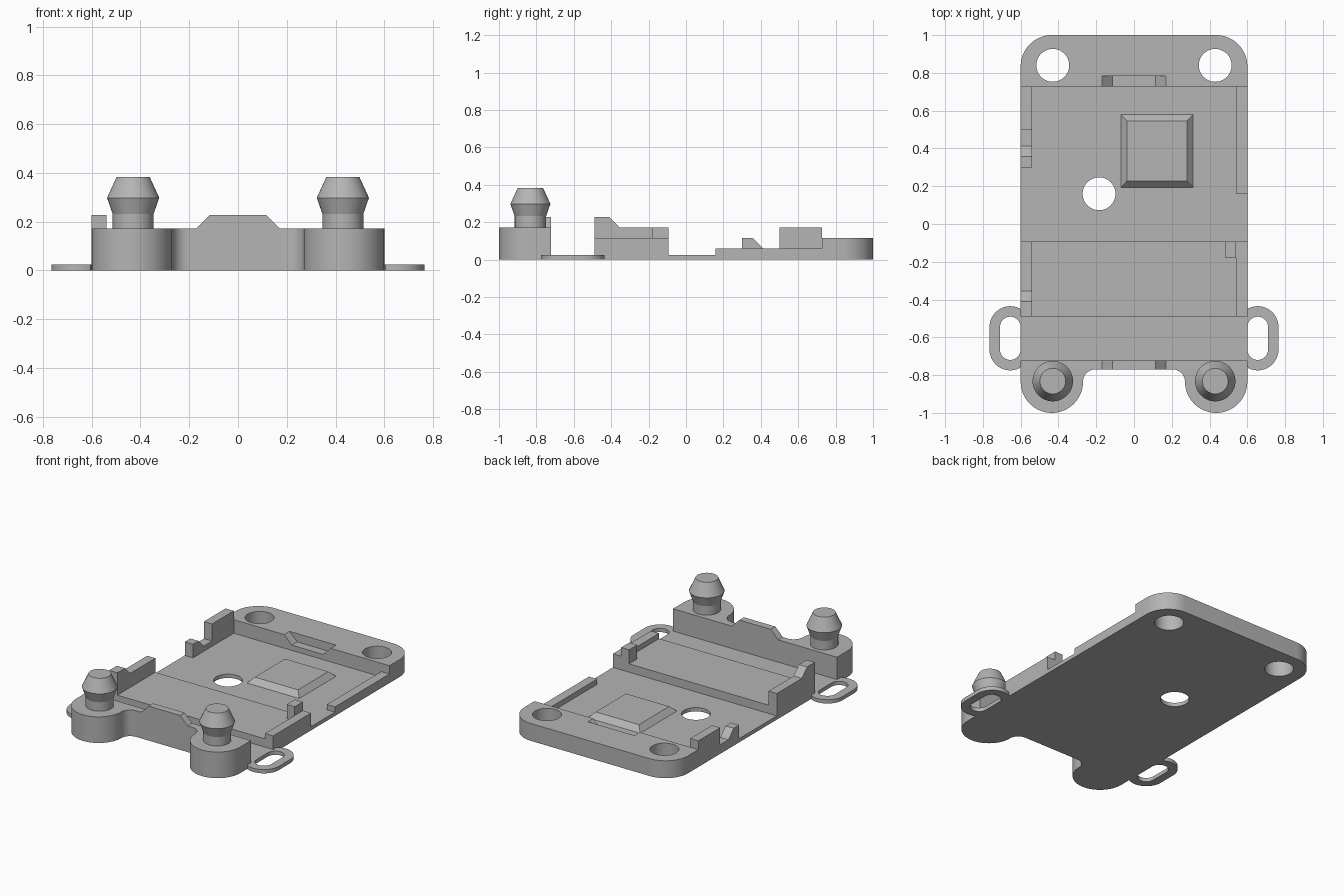
import bpy, bmesh, math
from mathutils import Vector

old = bpy.data.objects.get("Cube")
if old:
    bpy.data.objects.remove(old, do_unlink=True)

grey = bpy.data.materials.new("plain grey")
grey.use_nodes = True
grey.diffuse_color = (0.46, 0.46, 0.46, 1)
grey.node_tree.nodes["Principled BSDF"].inputs["Base Color"].default_value = grey.diffuse_color


def finish(name, bm):
    bmesh.ops.remove_doubles(bm, verts=bm.verts, dist=0.0005)
    bmesh.ops.recalc_face_normals(bm, faces=bm.faces)
    mesh = bpy.data.meshes.new(name)
    bm.to_mesh(mesh)
    bm.free()
    mesh.materials.append(grey)
    obj = bpy.data.objects.new(name, mesh)
    bpy.context.collection.objects.link(obj)
    return obj


def extrude(name, points, offset):
    """Extrude a closed loop of 3D points by an offset."""
    bm = bmesh.new()
    loop = [bm.verts.new(p) for p in points]
    bmesh.ops.remove_doubles(bm, verts=loop, dist=0.0005)
    face = bm.faces.new([v for v in loop if v.is_valid])
    result = bmesh.ops.extrude_face_region(bm, geom=[face], use_keep_orig=True)
    moved = [g for g in result["geom"] if isinstance(g, bmesh.types.BMVert)]
    bmesh.ops.translate(bm, verts=moved, vec=Vector(offset))
    return finish(name, bm)


def plate(name, outline, z0, z1):
    return extrude(name, [(x, y, z0) for x, y in outline], (0, 0, z1 - z0))


def box(name, x0, x1, y0, y1, z0, z1):
    return plate(name, [(x0, y0), (x1, y0), (x1, y1), (x0, y1)], z0, z1)


def side_profile(name, x0, x1, outline):
    return extrude(name, [(x0, y, z) for y, z in outline], (x1 - x0, 0, 0))


def front_profile(name, y0, y1, outline):
    return extrude(name, [(x, y0, z) for x, z in outline], (0, y1 - y0, 0))


def arc(cx, cy, r, start, end, steps=20):
    angles = [math.radians(start + (end - start) * i / steps) for i in range(steps + 1)]
    return [(cx + r * math.cos(a), cy + r * math.sin(a)) for a in angles]


def circle(cx, cy, r):
    return arc(cx, cy, r, 0, 352.5, 47)


def cut(obj, cutter):
    cutter.hide_render = True
    mod = obj.modifiers.new("cut", "BOOLEAN")
    mod.operation = "DIFFERENCE"
    mod.solver = "EXACT"
    mod.object = cutter
    bpy.context.view_layer.objects.active = obj
    bpy.ops.object.modifier_apply(modifier=mod.name)
    bpy.data.objects.remove(cutter, do_unlink=True)


W, FLOOR, LEDGE, TOP = 0.6, 0.025, 0.115, 0.173
R, LOBE_X, LOBE_Y = 0.165, 0.435, 0.835

# Outlines: rounded lobes with concave fillets at the front, round corners at the back
left_front = arc(-LOBE_X, -LOBE_Y, R, 180, 360, 32) + arc(-0.205, -LOBE_Y, 0.065, 180, 90, 10)
front_edge = left_front + [(-x, y) for x, y in reversed(left_front)]
back_edge = arc(LOBE_X, LOBE_Y, R, 0, 90) + arc(-LOBE_X, LOBE_Y, R, 90, 180)

# Base floor, front wall and back ledge
floor = plate("base_floor", front_edge + back_edge, 0, FLOOR)
front_wall = plate("front_wall", front_edge + [(W, -0.722), (-W, -0.722)], FLOOR, TOP)
ledge = plate("back_ledge", [(-W, 0.727), (W, 0.727)] + back_edge, FLOOR, LEDGE)

# Screw holes and the floor hole
for side in (-1, 1):
    for part in (floor, ledge):
        cut(part, plate("hole_cutter", circle(side * 0.43, 0.84, 0.087), -0.1, 0.3))
cut(floor, plate("hole_cutter", circle(-0.185, 0.16, 0.087), -0.1, 0.1))

# Sloped notch in the ledge, and the matching tab on the front wall
cut(ledge, front_profile("notch_cutter", 0.7, 0.783,
                         [(-0.115, 0.06), (0.115, 0.06), (0.18, 0.125), (-0.18, 0.125)]))
front_profile("front_tab", -0.77, -0.722,
              [(-0.17, TOP), (0.17, TOP), (0.115, 0.228), (-0.115, 0.228)])

# Raised middle step of the floor
box("middle_step", -0.54, 0.54, -0.49, -0.093, FLOOR, 0.08)

# Left side rails and clip post
box("left_middle_rail", 0.54, W, -0.49, -0.093, FLOOR, LEDGE)
box("left_clip_post", 0.482, 0.54, -0.178, -0.093, 0.08, TOP)
box("left_back_rail", 0.54, W, 0.158, 0.727, FLOOR, 0.06)

# Right side rails with sloped stops
side_profile("right_middle_rail", -W, -0.54,
             [(-0.49, FLOOR), (-0.093, FLOOR), (-0.093, TOP), (-0.355, TOP),
              (-0.41, 0.228), (-0.49, 0.228)])
side_profile("right_back_rail", -W, -0.54,
             [(0.3, FLOOR), (0.727, FLOOR), (0.727, TOP), (0.5, TOP),
              (0.5, 0.06), (0.412, 0.06), (0.358, LEDGE), (0.3, LEDGE)])

# Bevelled pad on the floor
bm = bmesh.new()
rings = []
for x0, x1, y0, y1, z in ((-0.07, 0.313, 0.193, 0.58, FLOOR), (-0.037, 0.28, 0.228, 0.545, 0.06)):
    rings.append([bm.verts.new(p) for p in ((x0, y0, z), (x1, y0, z), (x1, y1, z), (x0, y1, z))])
bm.faces.new(rings[0])
bm.faces.new(rings[1])
for i in range(4):
    j = (i + 1) % 4
    bm.faces.new((rings[0][i], rings[0][j], rings[1][j], rings[1][i]))
finish("floor_pad", bm)

# Strap loops and mushroom pegs on both sides
peg_profile = [(0.084, TOP), (0.084, 0.232), (0.107, 0.298), (0.068, 0.383)]
for side, word in ((-1, "right"), (1, "left")):
    def stadium(r):
        pts = arc(0.655, -0.545, r, 0, 180) + arc(0.655, -0.665, r, 180, 360)
        return [(side * max(x, W), y) for x, y in pts]

    loop = plate(word + "_strap_loop", stadium(0.11), 0, FLOOR)
    cut(loop, plate("slot_cutter", stadium(0.0545), -0.1, 0.1))

    bm = bmesh.new()
    rings = [[bm.verts.new((x, y, z)) for x, y in circle(side * 0.43, -0.832, r)]
             for r, z in peg_profile]
    for low, high in zip(rings, rings[1:]):
        for i in range(len(low)):
            j = (i + 1) % len(low)
            bm.faces.new((low[i], low[j], high[j], high[i]))
    bm.faces.new(rings[0])
    bm.faces.new(rings[-1])
    finish(word + "_peg", bm)

# Smooth the curved walls, keep edges sharp
for obj in bpy.context.collection.objects:
    if obj.type == "MESH" and obj.data.materials and obj.data.materials[0] == grey:
        bpy.ops.object.select_all(action="DESELECT")
        obj.select_set(True)
        bpy.context.view_layer.objects.active = obj
        bpy.ops.object.shade_smooth_by_angle(angle=math.radians(15))
